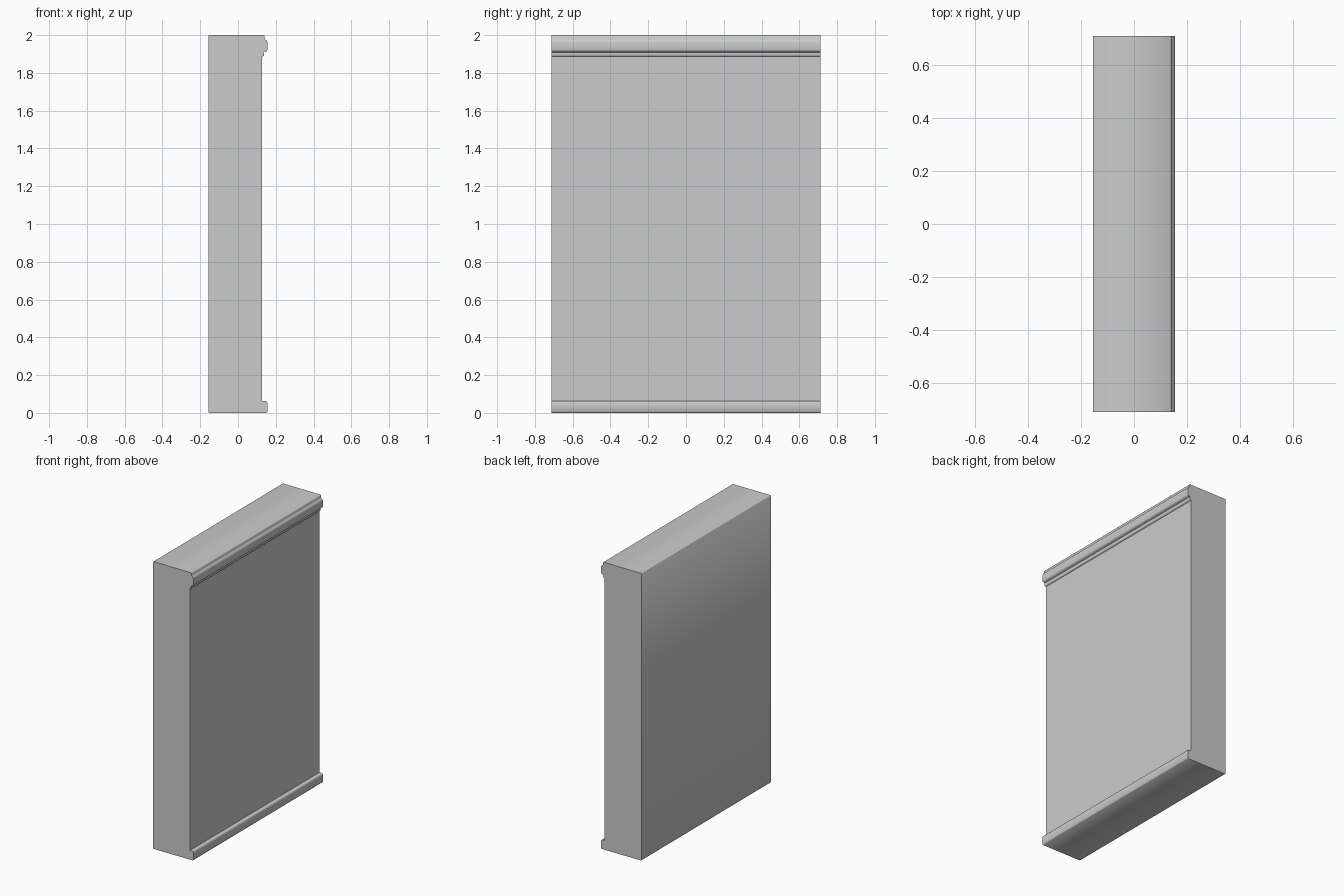
import bpy, bmesh

if "Cube" in bpy.data.objects:
    bpy.data.objects.remove(bpy.data.objects["Cube"])

HALF_Y = 0.712

# Cross-section in x/z: flat back, moulded front with base and top trim
profile = [
    (-0.152, 0.0), (0.15, 0.0), (0.155, 0.006),            # base trim
    (0.155, 0.055), (0.152, 0.062), (0.147, 0.064), (0.128, 0.064),
    (0.128, 1.886), (0.136, 1.889), (0.138, 1.895),        # lower bead
    (0.138, 1.909), (0.146, 1.912), (0.153, 1.916),        # top trim
    (0.155, 1.923), (0.155, 1.962), (0.152, 1.972), (0.143, 1.977),
    (0.141, 1.981), (0.141, 1.996), (0.137, 2.0),          # cap
    (-0.152, 2.0), (-0.155, 1.997), (-0.155, 0.003),
]

# Sweep the section along y
bm = bmesh.new()
face = bm.faces.new([bm.verts.new((x, -HALF_Y, z)) for x, z in profile])
ext = bmesh.ops.extrude_face_region(bm, geom=[face], use_keep_orig=True)
moved = [g for g in ext["geom"] if isinstance(g, bmesh.types.BMVert)]
bmesh.ops.translate(bm, verts=moved, vec=(0, 2 * HALF_Y, 0))
bmesh.ops.recalc_face_normals(bm, faces=bm.faces)
mesh = bpy.data.meshes.new("moulded_wall_panel")
bm.to_mesh(mesh)
bm.free()

panel = bpy.data.objects.new("moulded_wall_panel", mesh)
bpy.context.collection.objects.link(panel)
bpy.context.view_layer.objects.active = panel
panel.select_set(True)
bpy.ops.object.shade_smooth_by_angle(angle=0.9)
